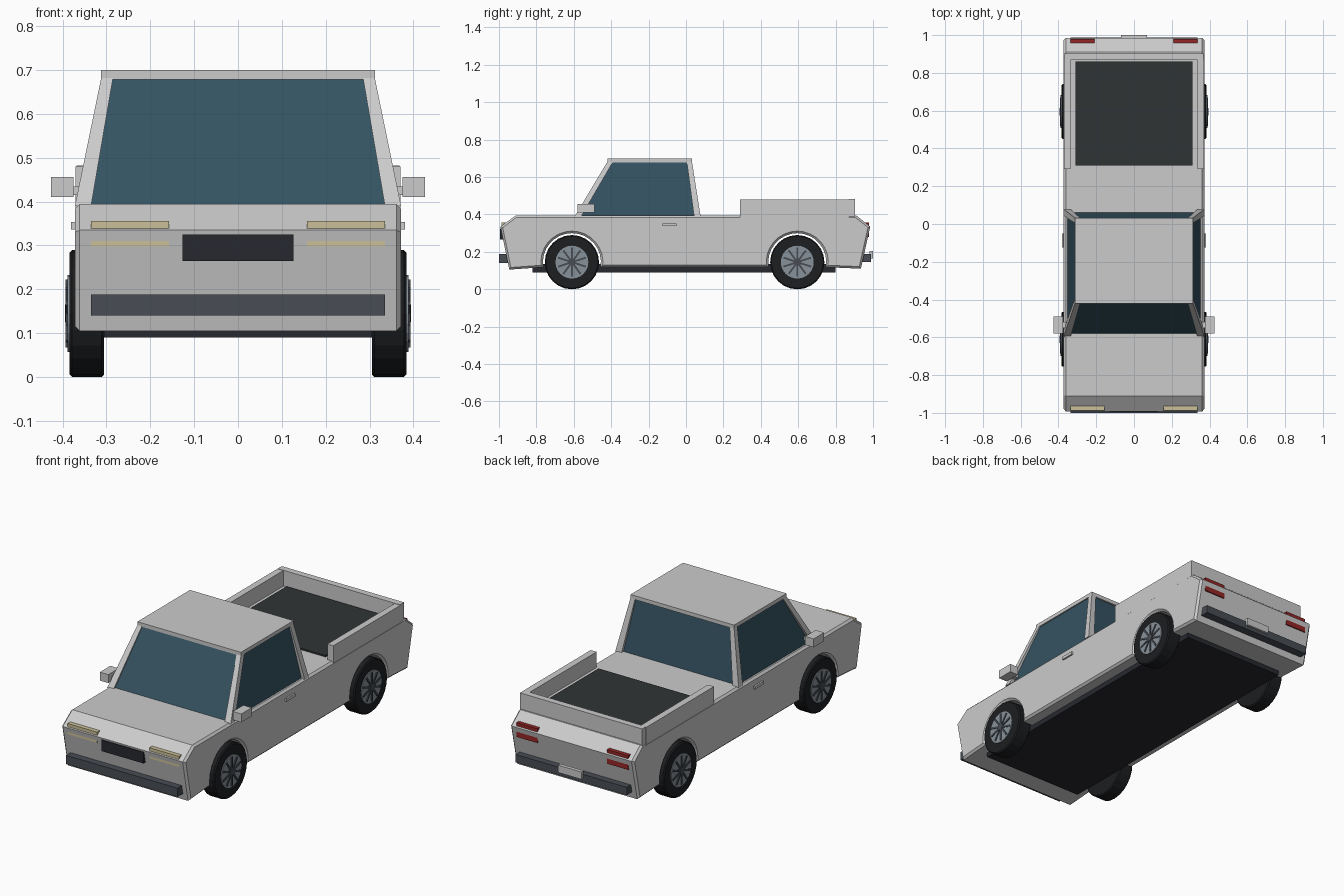
import bpy, bmesh
from math import sin, cos, pi, radians
from mathutils import Matrix, Vector

if "Cube" in bpy.data.objects:
    bpy.data.objects.remove(bpy.data.objects["Cube"])


def material(name, rgb):
    m = bpy.data.materials.new(name)
    m.diffuse_color = (*rgb, 1)
    m.use_nodes = True
    m.node_tree.nodes["Principled BSDF"].inputs["Base Color"].default_value = m.diffuse_color
    return m


GLASS = material("glass", (0.035, 0.085, 0.12))
RUBBER = material("rubber", (0.012, 0.013, 0.015))
DARK = material("dark_trim", (0.02, 0.022, 0.028))
BUMPER = material("bumper_grey", (0.065, 0.075, 0.09))
BED = material("bed_liner", (0.03, 0.034, 0.036))
RIM = material("rim_metal", (0.25, 0.29, 0.33))
LAMP = material("headlamp", (0.6, 0.53, 0.32))
RED = material("tail_lamp", (0.3, 0.02, 0.02))


def finish(name, bm, mat=None):
    bmesh.ops.recalc_face_normals(bm, faces=bm.faces)
    me = bpy.data.meshes.new(name)
    bm.to_mesh(me)
    bm.free()
    ob = bpy.data.objects.new(name, me)
    bpy.context.collection.objects.link(ob)
    if mat:
        me.materials.append(mat)
    return ob


def frustum(name, low, high, z0, z1, mat=None):
    """Six-sided block from a low and a high rectangle (x0, x1, y0, y1)."""
    bm = bmesh.new()
    v = []
    for (x0, x1, y0, y1), z in ((low, z0), (high, z1)):
        v += [bm.verts.new((x, y, z)) for x, y in ((x0, y0), (x1, y0), (x1, y1), (x0, y1))]
    bm.faces.new(v[:4])
    bm.faces.new(v[4:])
    for i in range(4):
        j = (i + 1) % 4
        bm.faces.new((v[i], v[j], v[j + 4], v[i + 4]))
    return finish(name, bm, mat)


def box(name, x0, x1, y0, y1, z0, z1, mat=None):
    return frustum(name, (x0, x1, y0, y1), (x0, x1, y0, y1), z0, z1, mat)


def pair(name, x0, x1, *rest):
    """A box on the right and its mirror image on the left."""
    box(name + "_right", x0, x1, *rest)
    box(name + "_left", -x1, -x0, *rest)


# Body: side profile with open wheel arches, extruded, side edges chamfered
AXLES = {"front": -0.61, "rear": 0.595}
WHEEL_R = 0.145


def arch(cy):
    return [(cy + 0.155 * cos(a), WHEEL_R + 0.155 * sin(a))
            for a in (radians(-10 + 200 * i / 16) for i in range(17))]


profile = ([(0.935, 0.11)] + arch(AXLES["rear"]) + arch(AXLES["front"]) +
           [(-0.945, 0.105), (-0.992, 0.335), (-0.91, 0.395), (0.91, 0.395), (0.985, 0.335)])
bm = bmesh.new()
cap = bm.faces.new([bm.verts.new((-0.372, y, z)) for y, z in profile])
ext = bmesh.ops.extrude_face_region(bm, geom=[cap], use_keep_orig=True)
bmesh.ops.translate(bm, vec=(0.744, 0, 0), verts=[g for g in ext["geom"] if isinstance(g, bmesh.types.BMVert)])
rim_edges = [e for e in bm.edges if abs(e.verts[0].co.x - e.verts[1].co.x) < 1e-4]
bmesh.ops.recalc_face_normals(bm, faces=bm.faces)
bmesh.ops.bevel(bm, geom=rim_edges, offset=0.011, segments=1, profile=0.5, affect='EDGES')
finish("body", bm)
box("underbody", -0.305, 0.305, -0.82, 0.80, 0.09, 0.135, DARK)

# Cab: glass block, four leaning pillars, roof slab
frustum("cab_glass", (-0.353, 0.353, -0.582, 0.062), (-0.304, 0.304, -0.412, 0.022), 0.39, 0.685, GLASS)
for s, side in ((1, "right"), (-1, "left")):
    def xs(a, b):
        return (min(s * a, s * b), max(s * a, s * b))
    frustum("front_pillar_" + side, (*xs(0.335, 0.372), -0.595, -0.56),
            (*xs(0.285, 0.312), -0.42, -0.39), 0.39, 0.682)
    frustum("rear_pillar_" + side, (*xs(0.335, 0.372), 0.043, 0.078),
            (*xs(0.285, 0.312), 0.004, 0.032), 0.39, 0.682)
box("roof", -0.312, 0.312, -0.42, 0.032, 0.679, 0.70)

# Load bed
pair("bed_rail", 0.335, 0.371, 0.29, 0.872, 0.385, 0.48)
box("tailgate", -0.368, 0.368, 0.868, 0.903, 0.385, 0.482)
box("bed_floor", -0.31, 0.31, 0.31, 0.86, 0.385, 0.404, BED)

# Front and rear details
box("front_bumper", -0.335, 0.335, -1.0, -0.94, 0.14, 0.188, BUMPER)
box("rear_bumper", -0.335, 0.335, 0.92, 0.988, 0.145, 0.188, BUMPER)
box("grille", -0.127, 0.127, -0.995, -0.95, 0.265, 0.325, DARK)
box("rear_plate", -0.07, 0.07, 0.98, 1.0, 0.165, 0.205)
pair("headlight", 0.157, 0.335, -0.987, -0.95, 0.298, 0.356, LAMP)
pair("taillight", 0.21, 0.337, 0.94, 0.979, 0.28, 0.357, RED)

# Side details
pair("mirror", 0.375, 0.426, -0.58, -0.49, 0.41, 0.456)
pair("mirror_stem", 0.345, 0.38, -0.55, -0.52, 0.415, 0.435)
pair("door_handle", 0.366, 0.381, -0.125, -0.05, 0.337, 0.353)


# Wheels
def disc(name, s, y, radius, x0, x1, mat, sides=24, chamfer=0.0):
    bm = bmesh.new()
    bmesh.ops.create_cone(bm, cap_ends=True, segments=sides, radius1=radius, radius2=radius, depth=x1 - x0)
    if chamfer:
        edges = [e for e in bm.edges if abs(e.verts[0].co.z - e.verts[1].co.z) < 1e-5]
        bmesh.ops.bevel(bm, geom=edges, offset=chamfer, segments=1, affect='EDGES')
    bm.transform(Matrix.Translation((s * (x0 + x1) / 2, y, WHEEL_R)) @ Matrix.Rotation(pi / 2, 4, 'Y'))
    return finish(name, bm, mat)


for end, y in AXLES.items():
    for s, side in ((1, "right"), (-1, "left")):
        tag = f"{end}_{side}"
        disc("tyre_" + tag, s, y, WHEEL_R, 0.305, 0.384, RUBBER, 24, 0.006)
        disc("rim_" + tag, s, y, 0.088, 0.37, 0.389, RIM)
        disc("hub_" + tag, s, y, 0.02, 0.38, 0.395, BUMPER, 12)
        bm = bmesh.new()
        for i in range(10):
            m = (Matrix.Translation((s * 0.387, y, WHEEL_R)) @ Matrix.Rotation(i * pi / 5, 4, 'X') @
                 Matrix.Translation((0, 0, 0.046)) @ Matrix.Diagonal((0.012, 0.010, 0.064, 1)))
            bmesh.ops.create_cube(bm, size=1, matrix=m)
        finish("spokes_" + tag, bm, BUMPER)
